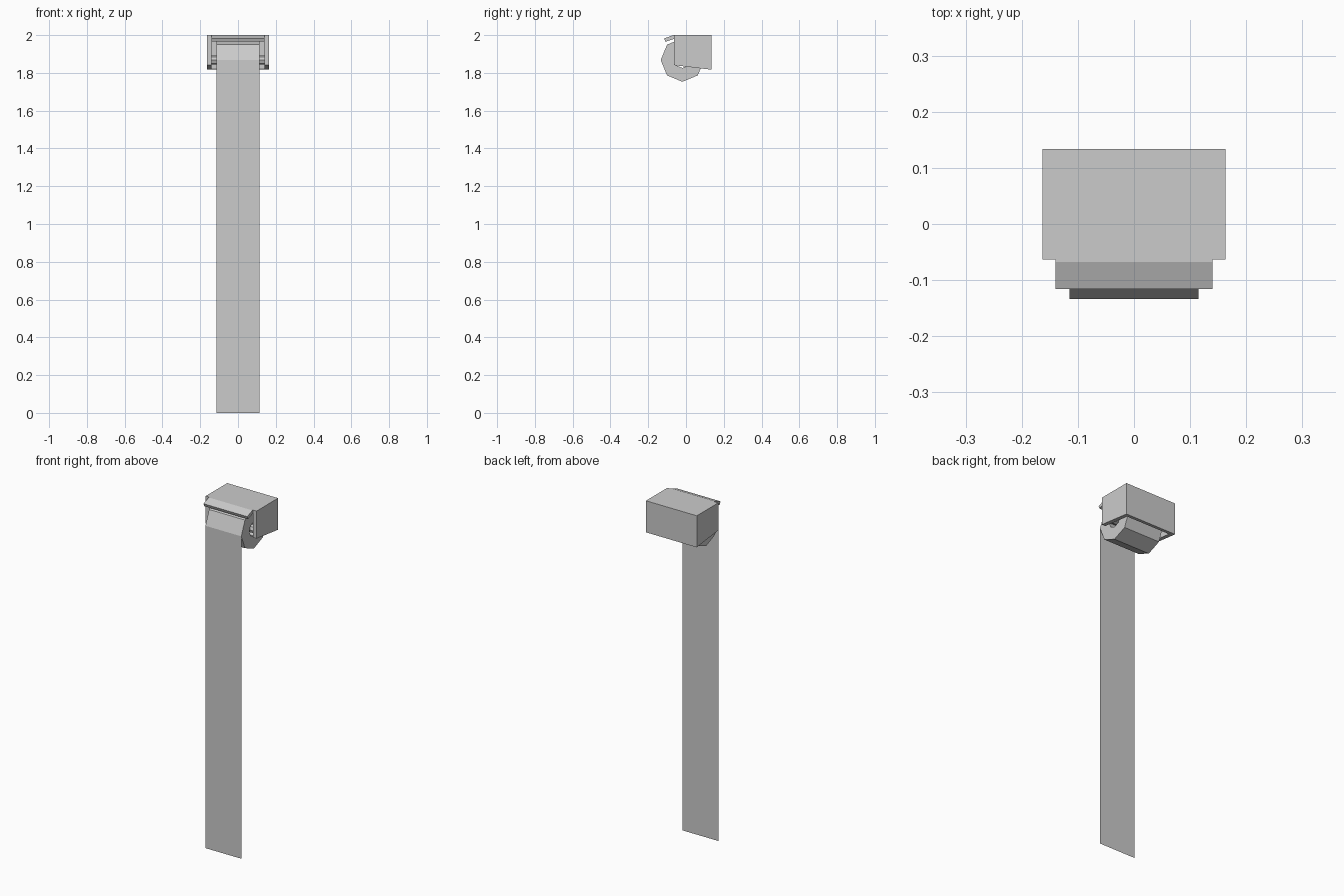
import bpy, bmesh, math

if "Cube" in bpy.data.objects:
    bpy.data.objects.remove(bpy.data.objects["Cube"])

ROLL_Y, ROLL_Z, ROLL_R = -0.019, 1.868, 0.115   # roll axis and radius
ROLL_W = 0.115                                  # half width of the paper
IN_W, OUT_W = 0.14, 0.163                       # inner / outer half width of the housing


def finish(name, bm):
    bmesh.ops.recalc_face_normals(bm, faces=bm.faces)
    mesh = bpy.data.meshes.new(name)
    bm.to_mesh(mesh)
    bm.free()
    obj = bpy.data.objects.new(name, mesh)
    bpy.context.collection.objects.link(obj)
    return obj


def extrude_profile(name, profile, x0, x1):
    """Extrude a closed (y, z) outline along x."""
    bm = bmesh.new()
    face = bm.faces.new([bm.verts.new((x0, y, z)) for y, z in profile])
    ext = bmesh.ops.extrude_face_region(bm, geom=[face])
    moved = [v for v in ext["geom"] if isinstance(v, bmesh.types.BMVert)]
    bmesh.ops.translate(bm, verts=moved, vec=(x1 - x0, 0, 0))
    return finish(name, bm)


def ring(radius, sides=8):
    return [(ROLL_Y + radius * math.cos(2 * math.pi * i / sides),
             ROLL_Z + radius * math.sin(2 * math.pi * i / sides)) for i in range(sides)]


# Side plates with a sloping lower edge
side = [(-0.063, 2.0), (-0.063, 1.841), (0.134, 1.817), (0.134, 2.0)]
for label, s in (("left", -1), ("right", 1)):
    extrude_profile("side_plate_" + label, side, s * IN_W, s * OUT_W)

# Back wall between the side plates
extrude_profile("back_wall", [(0.112, 1.98), (0.112, 1.82), (0.134, 1.817), (0.134, 1.98)],
                -IN_W, IN_W)

# Top plate bending down into the front tear flap
extrude_profile("top_plate_and_flap",
                [(0.134, 2.0), (-0.068, 2.0), (-0.116, 1.982), (-0.109, 1.965),
                 (-0.064, 1.98), (0.134, 1.98)], -IN_W, IN_W)

# Spindle carrying the roll
extrude_profile("spindle", ring(0.024), -IN_W, IN_W)

# Hollow eight-sided paper roll
bm = bmesh.new()
loops = []
for x, r in ((-ROLL_W, ROLL_R), (ROLL_W, ROLL_R), (ROLL_W, 0.042), (-ROLL_W, 0.042)):
    loops.append([bm.verts.new((x, y, z)) for y, z in ring(r)])
for k in range(4):
    a, b = loops[k], loops[(k + 1) % 4]
    for i in range(8):
        j = (i + 1) % 8
        bm.faces.new((a[i], a[j], b[j], b[i]))
finish("paper_roll", bm)

# Single sheet hanging from the front of the roll to the floor
bm = bmesh.new()
y = ROLL_Y - ROLL_R
bm.faces.new([bm.verts.new(p) for p in ((-ROLL_W, y, 0), (ROLL_W, y, 0),
                                        (ROLL_W, y, ROLL_Z), (-ROLL_W, y, ROLL_Z))])
finish("hanging_sheet", bm)
